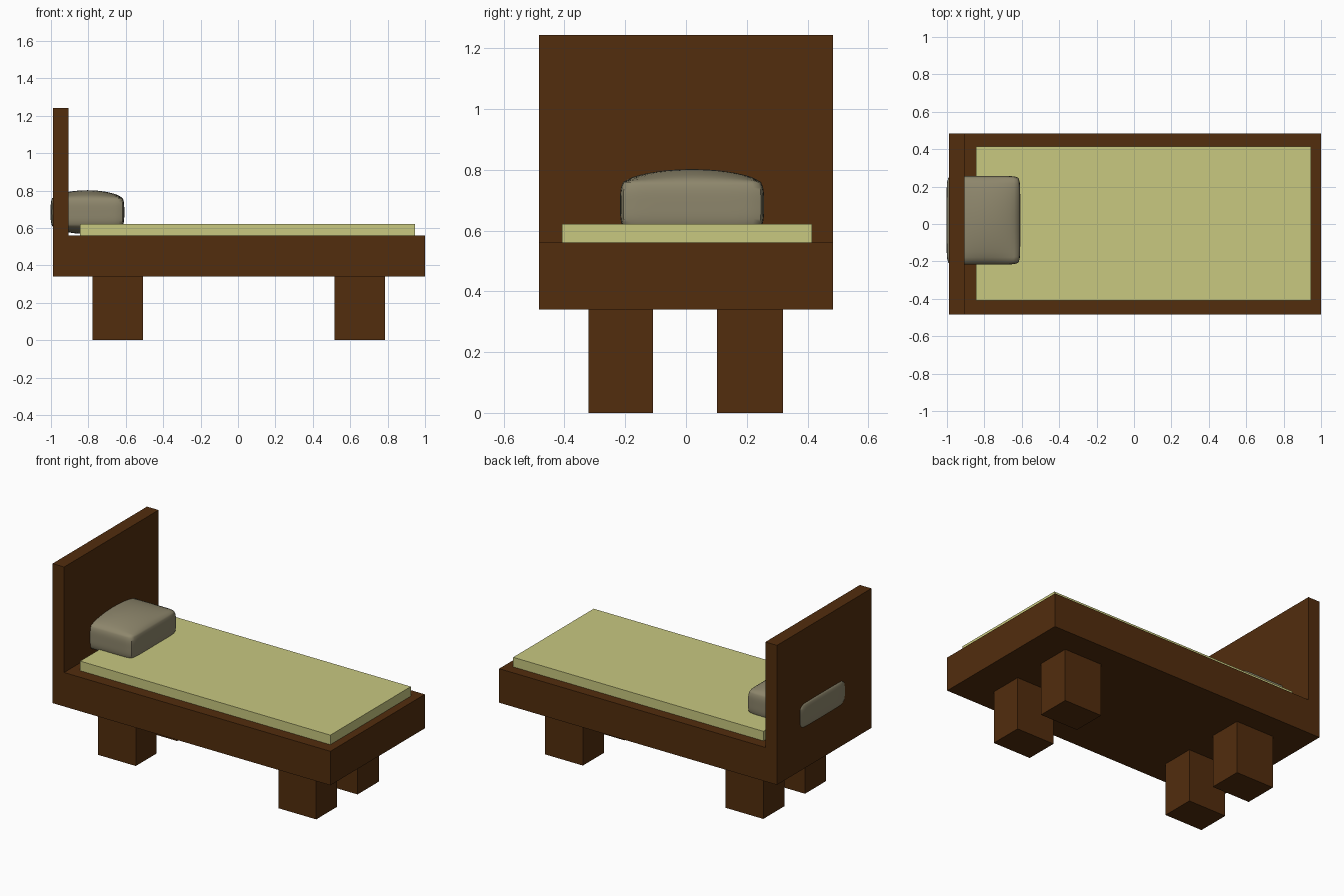
import bpy, bmesh
from mathutils import Vector

if "Cube" in bpy.data.objects:
    bpy.data.objects.remove(bpy.data.objects["Cube"])


def material(name, rgb):
    m = bpy.data.materials.new(name)
    m.diffuse_color = (*rgb, 1)
    m.use_nodes = True
    m.node_tree.nodes["Principled BSDF"].inputs["Base Color"].default_value = m.diffuse_color
    return m


wood = material("dark_wood", (0.084, 0.026, 0.004))
cream = material("cream_cloth", (0.58, 0.58, 0.216))
taupe = material("taupe_cloth", (0.27, 0.24, 0.15))


def finish(name, bm, mat):
    bmesh.ops.recalc_face_normals(bm, faces=bm.faces)
    me = bpy.data.meshes.new(name)
    bm.to_mesh(me)
    bm.free()
    me.materials.append(mat)
    ob = bpy.data.objects.new(name, me)
    bpy.context.collection.objects.link(ob)
    return ob


def box(name, x, y, z, mat):
    bm = bmesh.new()
    bmesh.ops.create_cube(bm, size=1)
    for v in bm.verts:
        v.co = Vector([a + (c + 0.5) * (b - a) for c, (a, b) in zip(v.co, (x, y, z))])
    return finish(name, bm, mat)


# Bed frame and headboard: one L-shaped side profile extruded across the width
profile = [(-0.99, 0.34), (1.0, 0.34), (1.0, 0.56), (-0.907, 0.56), (-0.907, 1.243), (-0.99, 1.243)]
bm = bmesh.new()
side = bm.faces.new([bm.verts.new((x, -0.483, z)) for x, z in profile])
ext = bmesh.ops.extrude_face_region(bm, geom=[side], use_keep_orig=True)
moved = [g for g in ext["geom"] if isinstance(g, bmesh.types.BMVert)]
bmesh.ops.translate(bm, verts=moved, vec=(0, 0.966, 0))
finish("frame_with_headboard", bm, wood)

# Four block legs
for end, x in (("head", (-0.777, -0.507)), ("foot", (0.515, 0.785))):
    for hand, y in (("left", (-0.321, -0.108)), ("right", (0.102, 0.319))):
        box(f"{end}_leg_{hand}", x, y, (0, 0.34), wood)

# Mattress
box("mattress", (-0.845, 0.947), (-0.408, 0.415), (0.56, 0.622), cream)

# Pillow: subdivided cube with domed top and bottom, gently bulging walls
bm = bmesh.new()
bmesh.ops.create_cube(bm, size=2)
bmesh.ops.subdivide_edges(bm, edges=bm.edges[:], cuts=15, use_grid_fill=True)
for v in bm.verts:
    u, t, w = v.co
    wall = 0.955 + 0.045 * (1 - w ** 4)
    corner = 1 - 0.045 * (u * t) ** 8
    dome = (1 - u ** 2) ** 0.7 * (1 - t ** 2) ** 0.7
    v.co = (-0.805 + 0.197 * u * wall * corner,
            0.02 + 0.237 * t * wall * corner,
            0.685 + w * (0.075 + 0.042 * dome))
pillow = finish("pillow", bm, taupe)
bpy.context.view_layer.objects.active = pillow
pillow.select_set(True)
bpy.ops.object.shade_smooth_by_angle(angle=0.9)
